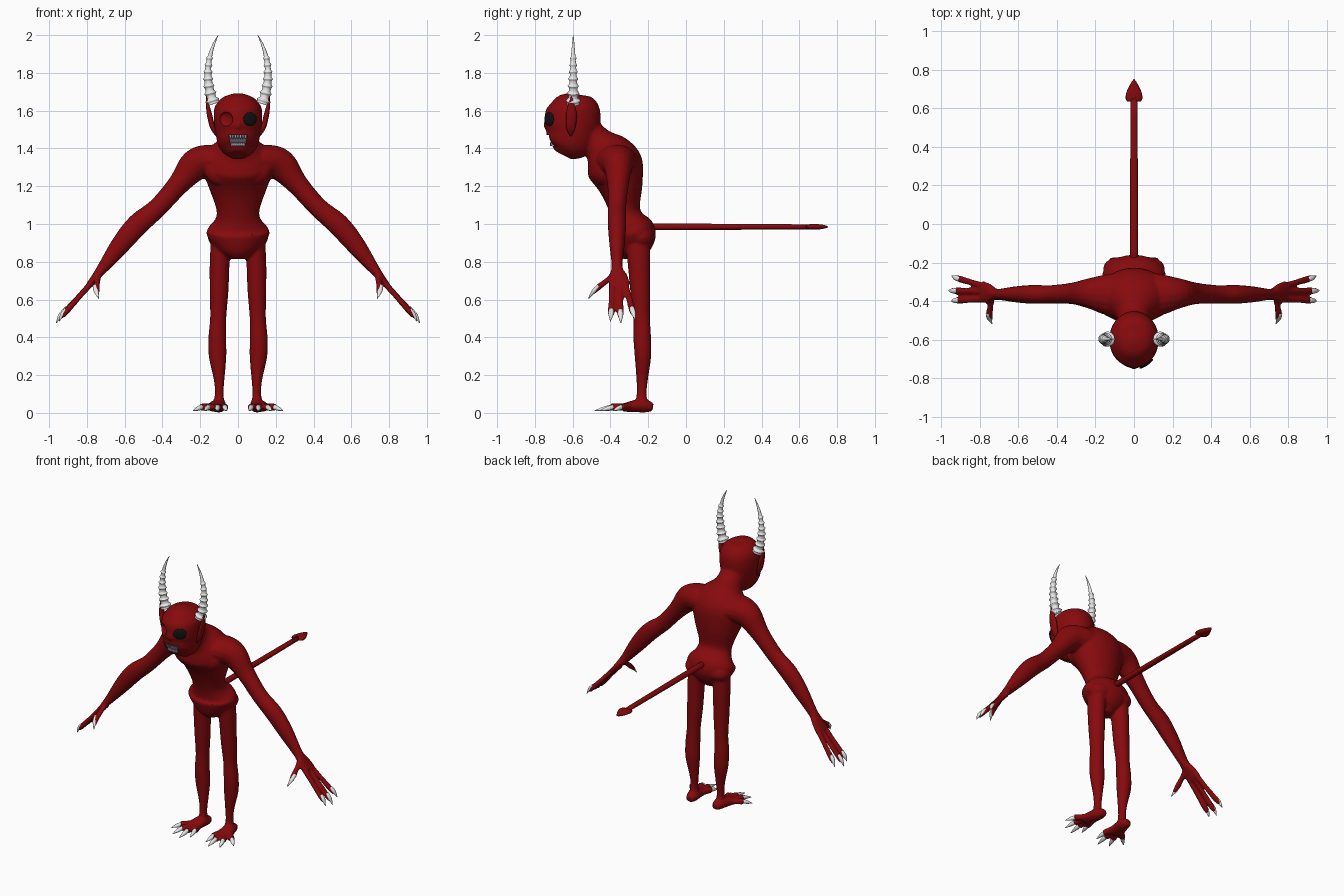
import bpy, bmesh, math
from mathutils import Vector, Matrix

if "Cube" in bpy.data.objects:
    bpy.data.objects.remove(bpy.data.objects["Cube"])


def material(name, rgb):
    m = bpy.data.materials.new(name)
    m.use_nodes = True
    m.diffuse_color = (*rgb, 1)
    m.node_tree.nodes["Principled BSDF"].inputs["Base Color"].default_value = (*rgb, 1)
    return m


RED = material("skin red", (0.24, 0.003, 0.004))
BONE = material("bone white", (0.8, 0.8, 0.8))
BLACK = material("eye black", (0.006, 0.006, 0.006))
DARK = material("mouth grey", (0.11, 0.09, 0.12))
TOOTH = material("tooth grey", (0.5, 0.47, 0.53))
X, Y = Vector((1, 0, 0)), Vector((0, 1, 0))


def spline(pts, steps):
    """Catmull-Rom through tuples of any length."""
    p = [Vector(q) for q in pts]
    p = [p[0] * 2 - p[1]] + p + [p[-1] * 2 - p[-2]]
    out = []
    for i in range(1, len(p) - 2):
        a, b, c, d = p[i - 1:i + 3]
        for k in range(steps):
            t = k / steps
            out.append((b * 2 + (c - a) * t + (a * 2 - b * 5 + c * 4 - d) * t * t
                        + (b * 3 - a - c * 3 + d) * t ** 3) / 2)
    return out + [p[-2]]


def loft(bm, pts, hint=X, flip=1, steps=4, sides=16):
    """Elliptical tube; each point is x, y, z, radius along hint, other radius."""
    path = spline(pts, steps)
    rings = []
    for i, q in enumerate(path):
        ahead, behind = path[min(i + 1, len(path) - 1)], path[max(i - 1, 0)]
        t = (Vector(ahead[:3]) - Vector(behind[:3])).normalized()
        u = (hint - t * hint.dot(t)).normalized()
        v = t.cross(u)
        ring = []
        for k in range(sides):
            a = math.tau * k / sides
            co = Vector(q[:3]) + u * math.cos(a) * max(q[3], 0.001) + v * math.sin(a) * max(q[4], 0.001)
            ring.append(bm.verts.new((co.x * flip, co.y, co.z)))
        rings.append(ring)
    for r, s in zip(rings, rings[1:]):
        for k in range(sides):
            j = (k + 1) % sides
            bm.faces.new((r[k], r[j], s[j], s[k]))
    bm.faces.new(rings[0])
    bm.faces.new(rings[-1])


def ball(bm, loc, size, turn=0):
    m = Matrix.Translation(loc) @ Matrix.Rotation(turn, 4, "Z") @ Matrix.Diagonal((*size, 1))
    bmesh.ops.create_uvsphere(bm, u_segments=32, v_segments=16, radius=1, matrix=m)


def finish(name, bm, *mats):
    bmesh.ops.recalc_face_normals(bm, faces=bm.faces[:])
    me = bpy.data.meshes.new(name)
    bm.to_mesh(me)
    bm.free()
    ob = bpy.data.objects.new(name, me)
    bpy.context.collection.objects.link(ob)
    for m in mats:
        me.materials.append(m)
    me.shade_smooth()
    return ob


body, claws = bmesh.new(), bmesh.new()

# Torso from crotch to neck
loft(body, [(0, -.285, .815, .045, .05), (0, -.285, .86, .105, .09), (0, -.28, .92, .155, .115),
            (0, -.28, .965, .165, .115), (0, -.305, 1.02, .122, .085), (0, -.325, 1.08, .115, .082),
            (0, -.345, 1.2, .157, .118), (0, -.375, 1.3, .19, .15), (0, -.415, 1.37, .165, .13),
            (0, -.47, 1.43, .09, .088), (0, -.54, 1.5, .085, .085)], sides=32)

# Head with jaw and small nose
loft(body, [(0, -.65, 1.365, .05, .05), (0, -.628, 1.41, .1, .115), (0, -.605, 1.48, .119, .14),
            (0, -.6, 1.55, .128, .148), (0, -.6, 1.62, .123, .138), (0, -.605, 1.67, .08, .09),
            (0, -.605, 1.692, .02, .02)], sides=32)
ball(body, (0, -.74, 1.525), (.016, .014, .025))

# Fingers and toes: root, claw base, claw tip
fingers = [((.77, -.39, .695), (.91, -.396, .535), (.947, -.4, .485)),
           ((.77, -.35, .695), (.92, -.347, .53), (.962, -.345, .476)),
           ((.77, -.325, .695), (.905, -.285, .545), (.945, -.27, .495)),
           ((.74, -.38, .73), (.75, -.47, .66), (.737, -.517, .605))]
toes = [((.12, -.27, .036), (.195, -.345, .03), (.237, -.385, .012)),
        ((.12, -.29, .036), (.158, -.39, .03), (.178, -.455, .012)),
        ((.1, -.29, .036), (.108, -.4, .03), (.11, -.483, .012)),
        ((.085, -.27, .036), (.07, -.37, .03), (.06, -.435, .012))]
NAIL_SIDE = Vector((.006, 0, .006))

for s in (1, -1):
    # Chest
    ball(body, (s * .065, -.435, 1.28), (.11, .06, .085))
    # Arm and palm
    loft(body, [(.06, -.37, 1.33, .12, .08), (.15, -.365, 1.335, .105, .085), (.228, -.36, 1.31, .08, .085),
                (.315, -.36, 1.21, .057, .058), (.425, -.365, 1.087, .048, .052),
                (.53, -.365, .998, .049, .059), (.62, -.365, .893, .041, .052),
                (.71, -.365, .775, .029, .032), (.75, -.36, .725, .05, .022),
                (.79, -.35, .675, .057, .016)], Y, s)
    # Leg
    loft(body, [(.09, -.255, .89, .055, .065), (.097, -.25, .8, .053, .06), (.1, -.243, .65, .05, .053),
                (.105, -.235, .5, .043, .045), (.11, -.232, .4, .047, .047), (.108, -.228, .3, .047, .044),
                (.1, -.232, .18, .029, .031), (.1, -.235, .1, .023, .027), (.1, -.235, .04, .035, .035)],
         X, s)
    # Buttock
    ball(body, (s * .08, -.24, .93), (.08, .068, .06))
    # Foot
    loft(body, [(.1, -.175, .03, .025, .022), (.1, -.21, .035, .038, .033), (.108, -.26, .037, .045, .034),
                (.122, -.33, .028, .055, .022)], X, s)
    # Toes with full claws
    for a, b, c in toes:
        a, b, c = Vector(a), Vector(b), Vector(c)
        loft(body, [(*a, .021, .02), (*a.lerp(b, .5), .018, .018), (*b, .021, .021)], X, s)
        loft(claws, [(*b.lerp(c, -.2), .013, .013), (*b.lerp(c, .35), .013, .012),
                     (*c, .002, .002)], X, s, sides=10)
    # Fingers with nails on the outer side
    for a, b, c in fingers:
        a, b, c = Vector(a), Vector(b), Vector(c)
        side = Y if abs(a.y - b.y) < .06 else X
        n = NAIL_SIDE
        loft(body, [(*a, .018, .017), (*a.lerp(b, .5), .016, .015), (*b, .018, .016),
                    (*b.lerp(c, .6), .01, .008)], side, s)
        loft(claws, [(*(b.lerp(c, -.15) + n), .012, .01), (*(b.lerp(c, .4) + n), .013, .011),
                     (*c, .002, .002)], side, s, sides=10)

skin = finish("body", body, RED, DARK)
finish("claws", claws, BONE)

# Fuse the skin into one smooth surface
rm = skin.modifiers.new("fuse", "REMESH")
rm.mode, rm.voxel_size, rm.use_smooth_shade = "VOXEL", .0075, True
sm = skin.modifiers.new("soften", "SMOOTH")
sm.factor, sm.iterations = .5, 4

# Empty right eye socket and open mouth
cut = bmesh.new()
ball(cut, (-.065, -.727, 1.555), (.043, .024, .038), -.6)
mouth = bmesh.ops.create_cube(cut, size=1, matrix=Matrix.Translation((0, -.74, 1.442))
                              @ Matrix.Diagonal((.1, .1, .058, 1)))["verts"]
for v in mouth:
    if v.co.z < 1.442:
        v.co.x *= .75
for f in {f for v in mouth for f in v.link_faces}:
    f.material_index = 1
cutter = finish("face_cutter", cut, RED, DARK)
cutter.hide_render = True
cutter.hide_viewport = True
cutter.display_type = "WIRE"
bo = skin.modifiers.new("carve", "BOOLEAN")
bo.operation, bo.object, bo.solver = "DIFFERENCE", cutter, "EXACT"
crease = skin.modifiers.new("crisp_rims", "EDGE_SPLIT")
crease.split_angle = math.radians(40)

# Left eye
eye = bmesh.new()
ball(eye, (.064, -.725, 1.555), (.042, .01, .037), .6)
finish("left_eye", eye, BLACK)

# Teeth in two rows following the jaw
teeth = bmesh.new()
for top in (1, -1):
    for i in range(7):
        x = (i - 3) * (.0135 if top > 0 else .0105)
        y, z = -.716 + 4 * x * x, 1.442 + top * .029
        loft(teeth, [(x, y, z, .006, .005), (x, y, z - top * .013, .005, .004),
                     (x, y, z - top * .022, .001, .001)], sides=8, steps=2)
finish("teeth", teeth, TOOTH)

# Pointed ears
ears = bmesh.new()
for s in (1, -1):
    loft(ears, [(.112, -.61, 1.47, .008, .008), (.134, -.61, 1.51, .024, .013),
                (.149, -.607, 1.57, .029, .014), (.159, -.607, 1.62, .021, .01),
                (.167, -.607, 1.675, .002, .002)], Y, s)
finish("ears", ears, RED)

# Horns with flared bases and raised rings, curving out and back in
horns = bmesh.new()
N = 120
for s in (1, -1):
    pts = []
    for i in range(N + 1):
        t = i / N
        x = .13 * (1 - t) ** 2 + .396 * t * (1 - t) + .105 * t * t
        z = 1.635 * (1 - t) ** 2 + 3.66 * t * (1 - t) + 2 * t * t
        ring = max(0, 1 - 3.5 * abs((t * 10) % 1 - .5)) if t < .7 else 0
        flare = .008 * max(0, 1 - 12 * t)
        r = .026 * (1 - t) ** .8 + .001 + flare + .01 * ring * (1 - .7 * t)
        pts.append((x, -.597, z, r, r))
    loft(horns, pts, Y, s, steps=1, sides=20)
finish("horns", horns, BONE)

# Straight tail with a flat arrow tip
tail = bmesh.new()
loft(tail, [(0, -.25, .985, .021, .018), (0, .2, .985, .02, .016), (0, .66, .985, .018, .013)])
loft(tail, [(0, .635, .985, .036, .007), (0, .655, .985, .044, .014), (0, .69, .985, .037, .015),
            (0, .73, .985, .017, .01), (0, .752, .985, .002, .002)])
finish("tail", tail, RED)
